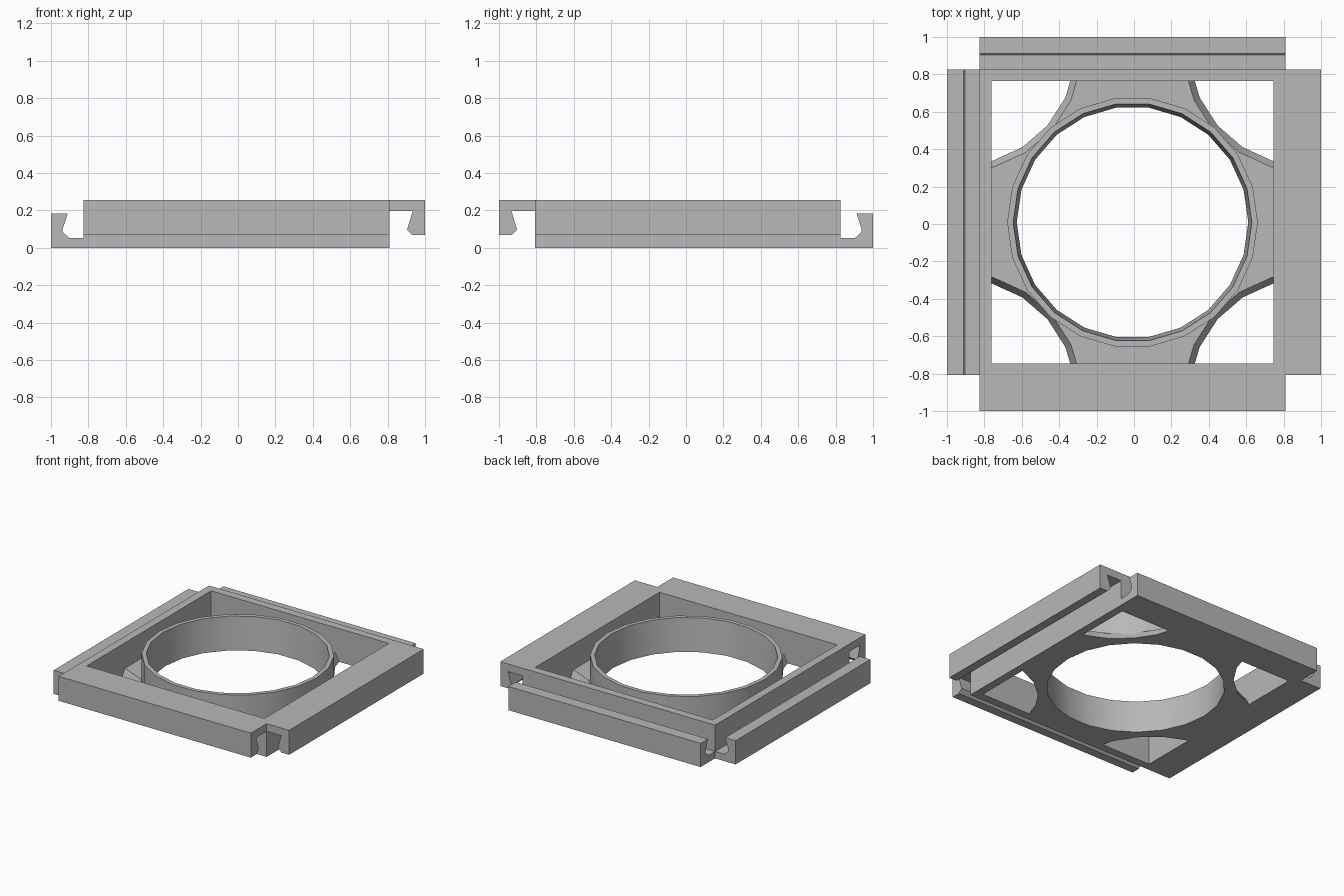
import bpy
import bmesh
import math
from mathutils import Matrix, Vector

cube = bpy.data.objects.get("Cube")
if cube:
    bpy.data.objects.remove(cube, do_unlink=True)

CENTRE = Vector((-0.008, 0.009, 0))
OUTER, INNER = 0.817, 0.755      # half widths of the square frame
TOP, PLATE = 0.255, 0.06         # frame height, floor thickness
SIDES = 22

grey = bpy.data.materials.new("plain grey")
grey.use_nodes = True
colour = (0.48, 0.48, 0.48, 1)
grey.diffuse_color = colour
grey.node_tree.nodes["Principled BSDF"].inputs["Base Color"].default_value = colour


def add_object(name, bm):
    bmesh.ops.recalc_face_normals(bm, faces=bm.faces)
    mesh = bpy.data.meshes.new(name)
    bm.to_mesh(mesh)
    bm.free()
    mesh.materials.append(grey)
    obj = bpy.data.objects.new(name, mesh)
    obj.location = CENTRE
    bpy.context.collection.objects.link(obj)
    return obj


def lathe(name, profile, centre=(0, 0)):
    """Turn a closed (radius, z) profile around a vertical axis."""
    bm = bmesh.new()
    rings = []
    for i in range(SIDES):
        a = 2 * math.pi * i / SIDES
        rings.append([bm.verts.new((centre[0] + r * math.cos(a),
                                    centre[1] + r * math.sin(a), z)) for r, z in profile])
    n = len(profile)
    for i in range(SIDES):
        p, q = rings[i], rings[(i + 1) % SIDES]
        for j in range(n):
            k = (j + 1) % n
            bm.faces.new((p[j], q[j], q[k], p[k]))
    return add_object(name, bm)


def cone_cutter(bottom, top, centre=(0, 0)):
    """Tapered plug reaching past both sides of the floor plate."""
    slope = (top - bottom) / PLATE
    margin = 0.02
    bm = bmesh.new()
    bmesh.ops.create_cone(bm, cap_ends=True, segments=SIDES,
                          radius1=bottom - slope * margin, radius2=top + slope * margin,
                          depth=PLATE + 2 * margin,
                          matrix=Matrix.Translation((*centre, PLATE / 2)))
    cutter = add_object("opening_cutter", bm)
    cutter.hide_render = True
    return cutter


def cut(obj, cutter):
    mod = obj.modifiers.new("opening", 'BOOLEAN')
    mod.operation = 'DIFFERENCE'
    mod.solver = 'EXACT'
    mod.object = cutter
    bpy.context.view_layer.objects.active = obj
    bpy.ops.object.modifier_apply(modifier=mod.name)
    bpy.data.objects.remove(cutter, do_unlink=True)


def hook_rail(name, profile, angle):
    """Extrude an (outward, z) profile along one whole side of the frame."""
    bm = bmesh.new()
    face = bm.faces.new([bm.verts.new((u, -OUTER, z)) for u, z in profile])
    moved = bmesh.ops.extrude_face_region(bm, geom=[face])["geom"]
    bmesh.ops.translate(bm, vec=(0, 2 * OUTER, 0),
                        verts=[v for v in moved if isinstance(v, bmesh.types.BMVert)])
    bmesh.ops.rotate(bm, verts=bm.verts, matrix=Matrix.Rotation(math.radians(angle), 3, 'Z'))
    return add_object(name, bm)


# Square frame
bm = bmesh.new()
loops = []
for half in (OUTER, INNER):
    for z in (0, TOP):
        loops.append([bm.verts.new((sx * half, sy * half, z))
                      for sx, sy in ((-1, -1), (1, -1), (1, 1), (-1, 1))])
for a, b in ((0, 1), (1, 3), (3, 2), (2, 0)):
    for i in range(4):
        j = (i + 1) % 4
        bm.faces.new((loops[a][i], loops[a][j], loops[b][j], loops[b][i]))
add_object("square_frame", bm)

# Floor plate with a round centre opening and four tapered corner openings
bm = bmesh.new()
bmesh.ops.create_cube(bm, size=1, matrix=Matrix.Translation((0, 0, PLATE / 2))
                      @ Matrix.Diagonal((2 * INNER, 2 * INNER, PLATE, 1)))
plate = add_object("floor_plate", bm)
cut(plate, cone_cutter(0.645, 0.645))
for sx in (-1, 1):
    for sy in (-1, 1):
        cut(plate, cone_cutter(0.622, 0.655, (sx * 0.925, sy * 0.925)))

# Round collar, slightly wider inside at the rim
collar = lathe("round_collar", [(0.619, 0), (0.67, 0), (0.67, TOP), (0.638, TOP)])

# Interlocking rails: lips pointing down on two sides, up on the other two
down_lip = [(OUTER, TOP), (1.008, TOP), (1.008, 0.067), (0.942, 0.067),
            (0.912, 0.096), (0.942, 0.196), (OUTER, 0.196)]
up_lip = [(OUTER, 0), (0.992, 0), (0.992, 0.182), (0.903, 0.182),
          (0.93, 0.1), (0.93, 0.085), (0.895, 0.053), (OUTER, 0.053)]
hook_rail("left_down_rail", down_lip, 0)
hook_rail("front_down_rail", down_lip, -90)
hook_rail("right_up_rail", up_lip, 180)
hook_rail("back_up_rail", up_lip, 90)

# Smooth the round parts, keeping their edges sharp
for obj in bpy.context.view_layer.objects:
    obj.select_set(obj in (collar, plate))
bpy.context.view_layer.objects.active = collar
bpy.ops.object.shade_smooth_by_angle(angle=math.radians(30))
